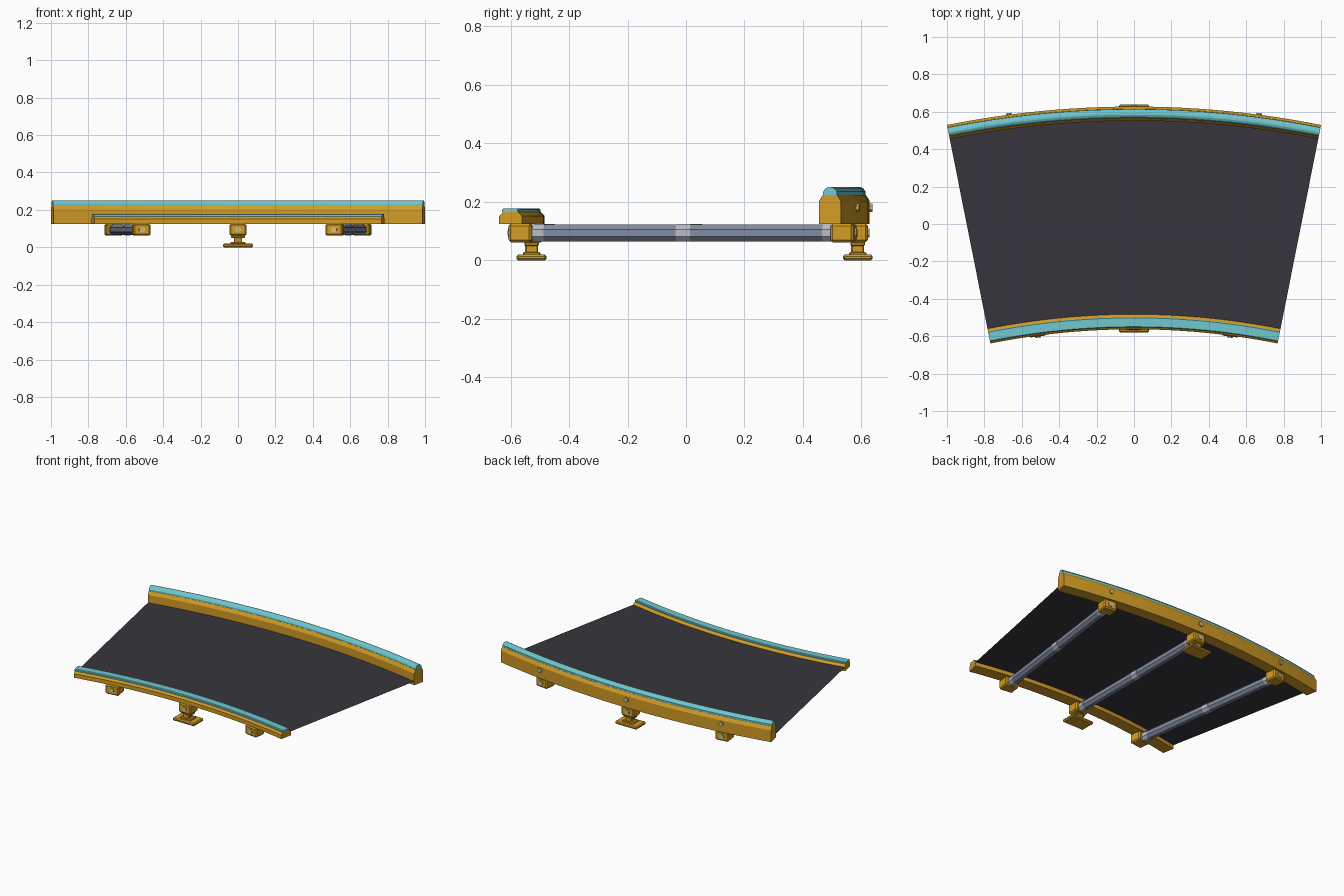
import bpy, bmesh, math
from mathutils import Matrix, Vector

cube = bpy.data.objects.get("Cube")
if cube:
    bpy.data.objects.remove(cube, do_unlink=True)

CENTRE_Y = -4.498
HALF = math.radians(11.25)
SIDE = math.radians(7.5)
STEPS = 24


def material(name, rgb):
    m = bpy.data.materials.new(name)
    m.use_nodes = True
    m.diffuse_color = (*rgb, 1)
    m.node_tree.nodes["Principled BSDF"].inputs["Base Color"].default_value = (*rgb, 1)
    return m


GOLD = material("gold paint", (0.64, 0.33, 0.018))
CYAN = material("cyan rail", (0.16, 0.58, 0.63))
BELT = material("dark rubber", (0.038, 0.036, 0.046))
STEEL = material("blue grey steel", (0.22, 0.26, 0.35))
LIGHT = material("light steel", (0.48, 0.49, 0.56))
BOLT = material("pale bolt", (0.6, 0.5, 0.2))


def finish(bm, name, mat):
    bmesh.ops.recalc_face_normals(bm, faces=bm.faces)
    mesh = bpy.data.meshes.new(name)
    bm.to_mesh(mesh)
    bm.free()
    mesh.materials.append(mat)
    obj = bpy.data.objects.new(name, mesh)
    bpy.context.collection.objects.link(obj)
    return obj


def polar(angle, r, z):
    """Point at a radius and angle around the bend centre."""
    return Vector((r * math.sin(angle), CENTRE_Y + r * math.cos(angle), z))


def sweep(name, profile, mat, closed=True):
    """Sweep a (radius, height) profile around the bend."""
    bm = bmesh.new()
    rings = []
    for i in range(STEPS + 1):
        a = -HALF + 2 * HALF * i / STEPS
        rings.append([bm.verts.new(polar(a, r, z)) for r, z in profile])
    n = len(profile)
    for p, q in zip(rings, rings[1:]):
        for j in range(n if closed else n - 1):
            k = (j + 1) % n
            bm.faces.new((p[j], p[k], q[k], q[j]))
    if closed:
        bm.faces.new(rings[0])
        bm.faces.new(rings[-1])
    return finish(bm, name, mat)


def frame(angle, r, z):
    return Matrix.Translation(polar(angle, r, z)) @ Matrix.Rotation(-angle, 4, "Z")


def block(name, angle, r, z, size, mat, bevel=0.008):
    """Bevelled box; size is across, along the radius, and up."""
    bm = bmesh.new()
    bmesh.ops.create_cube(bm, size=1)
    bmesh.ops.scale(bm, vec=size, verts=bm.verts)
    bmesh.ops.bevel(bm, geom=bm.edges[:], offset=bevel, segments=1, affect="EDGES")
    bm.transform(frame(angle, r, z))
    return finish(bm, name, mat)


def rod(name, angle, r0, r1, z, radius, sides, mat):
    """Faceted rod running along the radius."""
    bm = bmesh.new()
    bmesh.ops.create_cone(bm, cap_ends=True, segments=sides, radius1=radius,
                          radius2=radius, depth=r1 - r0)
    turn = Matrix.Rotation(math.pi / 2, 4, "X") @ Matrix.Rotation(math.pi / sides, 4, "Z")
    bm.transform(frame(angle, (r0 + r1) / 2, z) @ turn)
    return finish(bm, name, mat)


# Belt surface
sweep("belt", [(4.0, 0.151), (5.06, 0.151)], BELT, closed=False)

# Tall outer guard and its rounded cap
sweep("outer_guard", [(5.05, 0.125), (5.126, 0.125), (5.126, 0.203), (5.113, 0.224),
                      (5.063, 0.224), (5.05, 0.203)], GOLD)
sweep("outer_cap", [(5.064, 0.222), (5.112, 0.222), (5.112, 0.236), (5.102, 0.248),
                    (5.092, 0.251), (5.082, 0.251), (5.072, 0.246), (5.064, 0.234)], CYAN)

# Low inner guard and its flat cap
sweep("inner_guard", [(3.935, 0.125), (4.015, 0.125), (4.015, 0.152), (4.0, 0.166),
                      (3.95, 0.166), (3.935, 0.152)], GOLD)
sweep("inner_cap", [(3.945, 0.165), (4.0, 0.165), (4.0, 0.174), (3.996, 0.178),
                    (3.949, 0.178), (3.945, 0.174)], CYAN)

# Cross tubes with clamps and bolts
for label, a in (("right", -SIDE), ("middle", 0), ("left", SIDE)):
    rod(label + "_tube", a, 4.0, 5.06, 0.094, 0.031, 8, STEEL)
    rod(label + "_collar", a, 4.505, 4.555, 0.094, 0.0325, 8, LIGHT)
    for end, r0, r1 in (("inner", 4.0, 4.05), ("outer", 5.01, 5.06)):
        rod(f"{label}_{end}_sleeve", a, r0, r1, 0.094, 0.0325, 8, LIGHT)
    block(label + "_inner_clamp", a, 3.97, 0.094, (0.092, 0.08, 0.064), GOLD)
    block(label + "_outer_clamp", a, 5.08, 0.094, (0.092, 0.08, 0.064), GOLD)
    rod(label + "_inner_bolt", a, 3.924, 3.94, 0.094, 0.017, 8, BOLT)
    rod(label + "_outer_bolt", a, 5.11, 5.126, 0.094, 0.017, 8, BOLT)
    rod(label + "_guard_bolt", a, 5.12, 5.135, 0.18, 0.016, 8, BOLT)

# Feet under the middle tube
for label, r in (("front", 3.97), ("back", 5.085)):
    block(label + "_post", 0, r, 0.041, (0.044, 0.044, 0.06), GOLD, 0.004)
    block(label + "_post_collar", 0, r, 0.056, (0.075, 0.05, 0.014), GOLD, 0.004)
    block(label + "_foot_step", 0, r, 0.022, (0.08, 0.06, 0.014), GOLD, 0.004)
    block(label + "_foot", 0, r, 0.01, (0.16, 0.102, 0.02), GOLD, 0.006)
